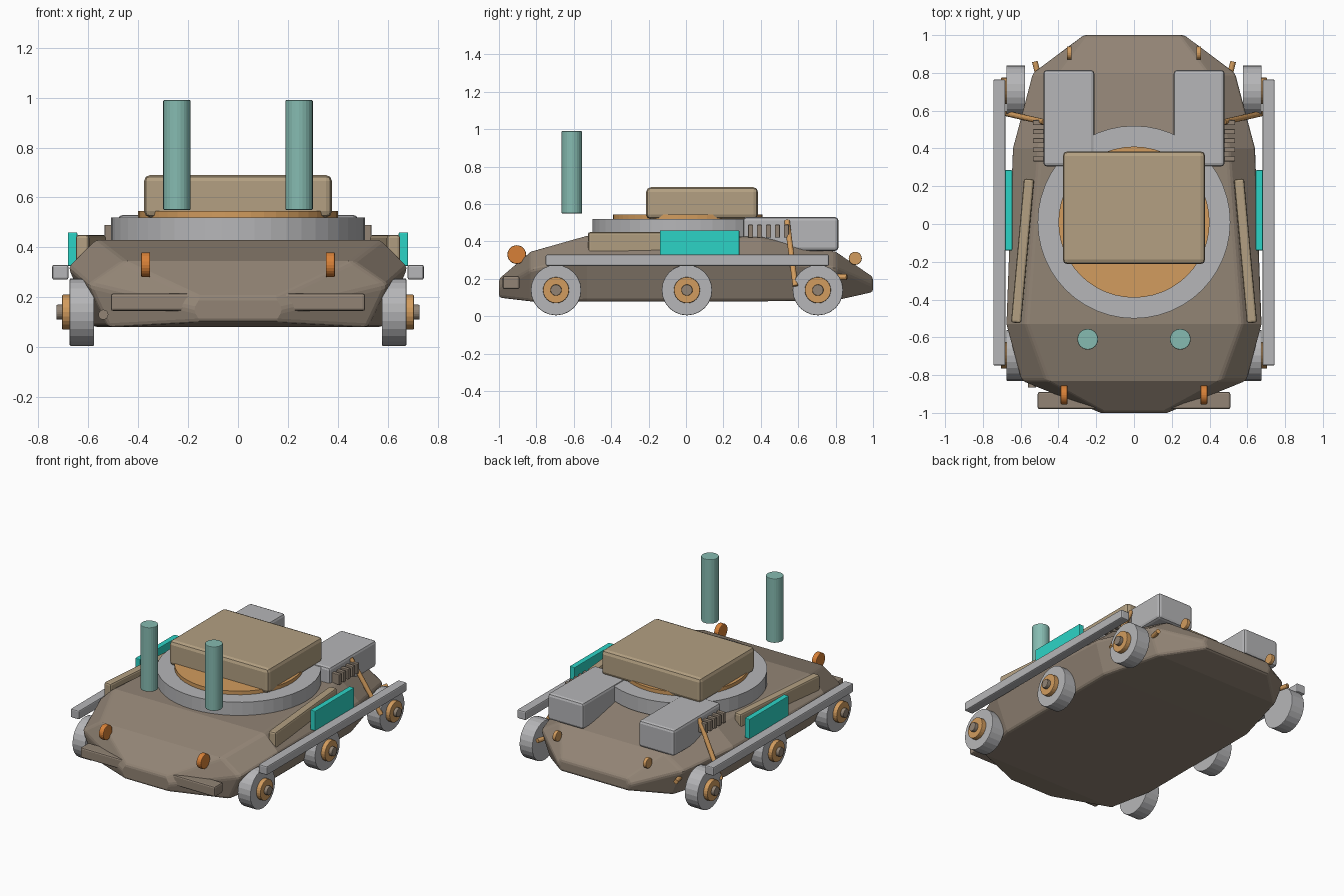
import bpy, bmesh, math
from mathutils import Vector

cube = bpy.data.objects.get("Cube")
if cube:
    bpy.data.objects.remove(cube)


def material(name, *srgb):
    linear = [((c / 255 + 0.055) / 1.055) ** 2.4 for c in srgb] + [1]
    m = bpy.data.materials.new(name)
    m.use_nodes = True
    m.diffuse_color = linear
    m.node_tree.nodes["Principled BSDF"].inputs["Base Color"].default_value = linear
    return m


HULL = material("brown hull", 146, 132, 117)
TAN = material("tan", 179, 160, 130)
GREY = material("light grey", 182, 182, 184)
WOOD = material("pale orange", 210, 156, 94)
LAMP = material("deep orange", 215, 128, 55)
CYAN = material("bright cyan", 44, 212, 198)
TEAL = material("soft teal", 134, 187, 177)


def finish(name, bm, mat, bevel=0.0, segments=2):
    bmesh.ops.recalc_face_normals(bm, faces=bm.faces)
    mesh = bpy.data.meshes.new(name)
    bm.to_mesh(mesh)
    bm.free()
    mesh.materials.append(mat)
    obj = bpy.data.objects.new(name, mesh)
    bpy.context.collection.objects.link(obj)
    if bevel:
        mod = obj.modifiers.new("edge bevel", "BEVEL")
        mod.width = bevel
        mod.segments = segments
        mod.limit_method = "ANGLE"
    return obj


def box(name, low, high, mat, bevel=0.01, turn=0.0):
    low, high = Vector(low), Vector(high)
    bm = bmesh.new()
    bmesh.ops.create_cube(bm, size=1)
    bmesh.ops.scale(bm, vec=high - low, verts=bm.verts)
    obj = finish(name, bm, mat, bevel)
    obj.location = (low + high) / 2
    obj.rotation_euler.z = turn
    return obj


def rod(name, start, end, radius, mat, bevel=0.0, sides=24):
    start, end = Vector(start), Vector(end)
    axis = end - start
    bm = bmesh.new()
    bmesh.ops.create_cone(bm, cap_ends=True, segments=sides, radius1=radius,
                          radius2=radius, depth=axis.length)
    obj = finish(name, bm, mat, bevel)
    obj.location = (start + end) / 2
    obj.rotation_euler = axis.to_track_quat("Z", "Y").to_euler()
    return obj


# Hull lofted from hexagonal sections: y, half widths and heights of bottom, shoulder, deck
sections = [
    (-1.0, 0.15, 0.18, 0.15, 0.10, 0.15, 0.20),
    (-0.83, 0.52, 0.60, 0.46, 0.08, 0.25, 0.345),
    (-0.53, 0.58, 0.68, 0.57, 0.08, 0.32, 0.43),
    (0.40, 0.58, 0.645, 0.50, 0.08, 0.30, 0.425),
    (0.80, 0.47, 0.54, 0.40, 0.085, 0.26, 0.345),
    (1.0, 0.25, 0.27, 0.25, 0.13, 0.17, 0.21),
]
bm = bmesh.new()
rings = []
for y, wb, wm, wt, zb, zm, zt in sections:
    half = [(wb, zb), (wm, zm), (wt, zt)]
    loop = half + [(-x, z) for x, z in reversed(half)]
    rings.append([bm.verts.new((x, y, z)) for x, z in loop])
for a, b in zip(rings, rings[1:]):
    for i in range(len(a)):
        j = (i + 1) % len(a)
        bm.faces.new((a[i], a[j], b[j], b[i]))
bm.faces.new(rings[0])
bm.faces.new(rings[-1])
finish("hull", bm, HULL, 0.015)

# Turret on its ring
rod("turret_ring", (0, 0.01, 0.42), (0, 0.01, 0.52), 0.51, GREY, sides=48)
rod("turret_plate", (0, 0.01, 0.5), (0, 0.01, 0.545), 0.4, WOOD, sides=48)
box("turret", (-0.377, -0.213, 0.52), (0.377, 0.385, 0.69), TAN, 0.025)

# Nose bar and small nose fitting
box("nose_bar", (-0.51, -0.98, 0.145), (0.51, -0.89, 0.215), HULL)
rod("nose_fitting", (-0.54, -0.865, 0.13), (-0.54, -0.78, 0.13), 0.02, HULL)

for side, s in (("left", 1), ("right", -1)):
    # Floating front posts
    rod(side + "_post", (s * 0.245, -0.61, 0.55), (s * 0.245, -0.61, 0.99), 0.055, TEAL, 0.004)

    # Wheels with hubs and axle caps
    for place, y in (("front", -0.695), ("middle", 0.005), ("rear", 0.705)):
        for part, x0, x1, r, mat in (("wheel", 0.577, 0.675, 0.135, GREY),
                                     ("hub", 0.66, 0.705, 0.07, WOOD),
                                     ("axle_cap", 0.69, 0.728, 0.03, HULL)):
            rod(f"{side}_{place}_{part}", (s * x0, y, 0.14), (s * x1, y, 0.14), r, mat, 0.004)

    # Side rail, panel and slanted plank
    box(side + "_rail", (s * 0.7125 - 0.0325, -0.75, 0.27),
        (s * 0.7125 + 0.0325, 0.765, 0.33), GREY, 0.008)
    box(side + "_panel", (s * 0.6635 - 0.019, -0.14, 0.325),
        (s * 0.6635 + 0.019, 0.285, 0.46), CYAN, 0.004)
    box(side + "_plank", (s * 0.59 - 0.027, -0.525, 0.335),
        (s * 0.59 + 0.027, 0.24, 0.45), TAN, 0.012, s * 0.09)

    # Rear pod with its lower front edge cut away
    bm = bmesh.new()
    profile = [(0.305, 0.40), (0.52, 0.37), (0.56, 0.35), (0.815, 0.35), (0.815, 0.53), (0.305, 0.53)]
    ends = [[bm.verts.new((s * x, y, z)) for y, z in profile] for x in (0.21, 0.48)]
    for end in ends:
        bm.faces.new(end)
    for i in range(len(profile)):
        j = (i + 1) % len(profile)
        bm.faces.new((ends[0][i], ends[0][j], ends[1][j], ends[1][i]))
    finish(side + "_pod", bm, GREY, 0.018)

    # Row of vents beside the pod
    for i in range(5):
        y = 0.345 + i * 0.048
        box(f"{side}_vent_{i + 1}", (s * 0.505 - 0.03, y - 0.013, 0.42),
            (s * 0.505 + 0.03, y + 0.013, 0.49), HULL, 0.003)

    # Brace and rear stub
    rod(side + "_brace", (s * 0.475, 0.54, 0.51), (s * 0.675, 0.585, 0.16), 0.015, WOOD, sides=12)
    rod(side + "_stub", (s * 0.50, 0.76, 0.21), (s * 0.525, 0.86, 0.21), 0.015, WOOD, sides=12)

    # Lamps
    rod(side + "_front_lamp", (s * 0.352, -0.905, 0.33), (s * 0.388, -0.905, 0.33), 0.05, LAMP, 0.005)
    rod(side + "_rear_lamp", (s * 0.33, 0.905, 0.31), (s * 0.355, 0.905, 0.31), 0.035, WOOD, 0.004)
